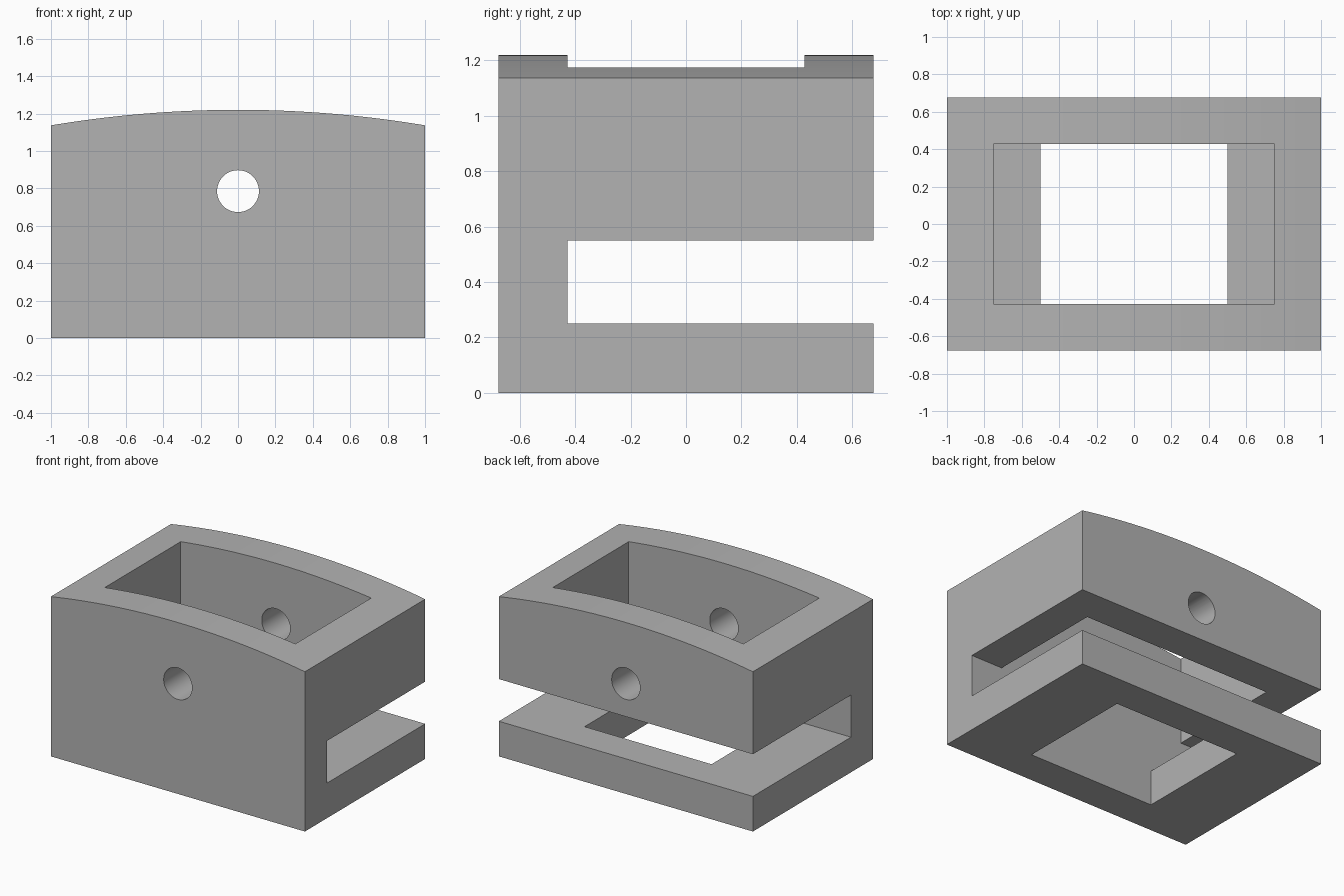
import bpy, bmesh, math
from mathutils import Matrix

if "Cube" in bpy.data.objects:
    bpy.data.objects.remove(bpy.data.objects["Cube"])

HALF_X, HALF_Y = 1.0, 0.676
EDGE_Z, CROWN_Z = 1.137, 1.22
INNER_Y = 0.427
SLOT_LOW, SLOT_HIGH = 0.25, 0.55
SLOT_MID = (SLOT_LOW + SLOT_HIGH) / 2

grey = bpy.data.materials.new("plain_grey")
grey.use_nodes = True
colour = (0.45, 0.45, 0.45, 1)
grey.diffuse_color = colour
grey.node_tree.nodes["Principled BSDF"].inputs["Base Color"].default_value = colour


def make_object(name, bm):
    bmesh.ops.recalc_face_normals(bm, faces=bm.faces)
    mesh = bpy.data.meshes.new(name)
    bm.to_mesh(mesh)
    bm.free()
    mesh.materials.append(grey)
    obj = bpy.data.objects.new(name, mesh)
    bpy.context.collection.objects.link(obj)
    return obj


def box(name, low, high):
    bm = bmesh.new()
    size = [b - a for a, b in zip(low, high)]
    centre = [(a + b) / 2 for a, b in zip(low, high)]
    bmesh.ops.create_cube(
        bm, size=1, matrix=Matrix.Translation(centre) @ Matrix.Diagonal((*size, 1)))
    return make_object(name, bm)


# Block with an arched top, extruded from front to back
rise = CROWN_Z - EDGE_Z
radius = (HALF_X ** 2 + rise ** 2) / (2 * rise)
sweep = math.asin(HALF_X / radius)
STEPS = 32
profile = [(-HALF_X, 0), (HALF_X, 0)]
for i in range(STEPS + 1):
    a = sweep * (1 - 2 * i / STEPS)
    profile.append((radius * math.sin(a), CROWN_Z - radius * (1 - math.cos(a))))
bm = bmesh.new()
face = bm.faces.new([bm.verts.new((x, -HALF_Y, z)) for x, z in profile])
back = bmesh.ops.extrude_face_region(bm, geom=[face])["geom"]
bmesh.ops.translate(bm, vec=(0, 2 * HALF_Y, 0),
                    verts=[g for g in back if isinstance(g, bmesh.types.BMVert)])
body = make_object("slotted_housing", bm)

# Rear slot, wide upper pocket and narrow lower opening
cutters = [
    box("rear_slot_cutter", (-2, -INNER_Y, SLOT_LOW), (2, 2, SLOT_HIGH)),
    box("upper_pocket_cutter", (-0.75, -INNER_Y, SLOT_MID), (0.75, INNER_Y, 2)),
    box("lower_opening_cutter", (-0.5, -INNER_Y, -1), (0.5, INNER_Y, SLOT_MID)),
]

# Round hole through the front and back walls
bm = bmesh.new()
bmesh.ops.create_cone(
    bm, cap_ends=True, segments=48, radius1=0.112, radius2=0.112, depth=3,
    matrix=Matrix.Translation((0, 0, 0.785)) @ Matrix.Rotation(math.pi / 2, 4, "X"))
cutters.append(make_object("cross_hole_cutter", bm))

bpy.ops.object.select_all(action="DESELECT")
body.select_set(True)
bpy.context.view_layer.objects.active = body
for cutter in cutters:
    cutter.hide_render = True
    mod = body.modifiers.new(cutter.name, "BOOLEAN")
    mod.operation = "DIFFERENCE"
    mod.solver = "EXACT"
    mod.object = cutter
    bpy.ops.object.modifier_apply(modifier=mod.name)
    bpy.data.objects.remove(cutter)

bpy.ops.object.shade_smooth_by_angle(angle=math.radians(30))
